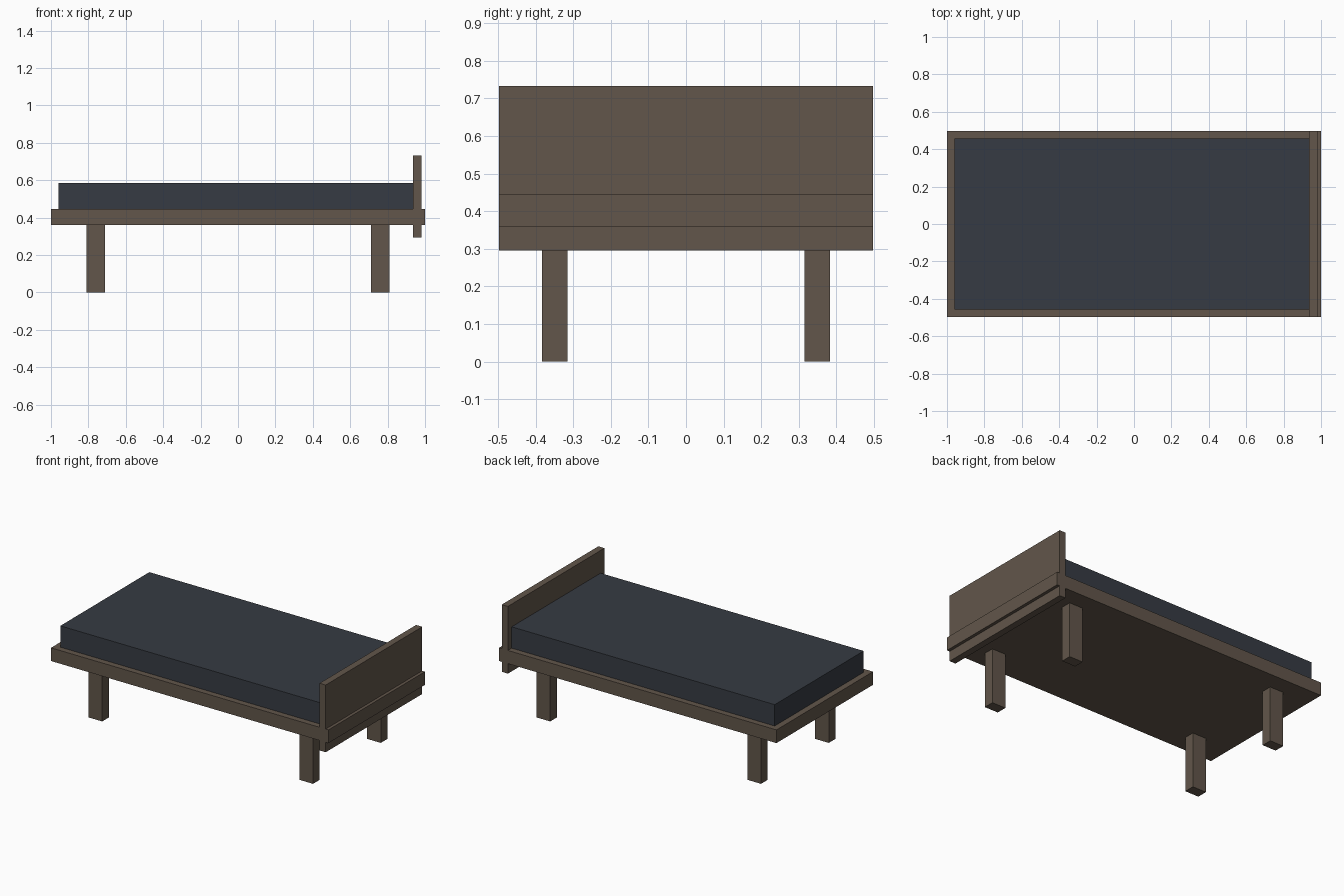
import bpy

if "Cube" in bpy.data.objects:
    bpy.data.objects.remove(bpy.data.objects["Cube"])


def material(name, rgb):
    m = bpy.data.materials.new(name)
    m.diffuse_color = (*rgb, 1)
    m.use_nodes = True
    m.node_tree.nodes["Principled BSDF"].inputs["Base Color"].default_value = m.diffuse_color
    return m


WOOD = material("brown wood", (0.122, 0.093, 0.069))
FABRIC = material("dark slate fabric", (0.037, 0.044, 0.056))


def box(name, x, y, z, mat):
    """Box from (min, max) ranges on each axis."""
    bpy.ops.mesh.primitive_cube_add(size=1, location=[sum(r) / 2 for r in (x, y, z)])
    ob = bpy.context.object
    ob.name = ob.data.name = name
    ob.scale = [r[1] - r[0] for r in (x, y, z)]
    bpy.ops.object.transform_apply(location=False, rotation=False, scale=True)
    ob.data.materials.append(mat)
    return ob


# Bed base, mattress and headboard
box("bed_frame", (-1, 1), (-0.497, 0.497), (0.36, 0.446), WOOD)
box("mattress", (-0.96, 0.94), (-0.458, 0.458), (0.446, 0.585), FABRIC)
box("headboard", (0.936, 0.98), (-0.497, 0.497), (0.295, 0.733), WOOD)

# Four legs
for end, sx in (("foot", -1), ("head", 1)):
    for side, sy in (("front", -1), ("back", 1)):
        x, y = sx * 0.76, sy * 0.349
        box(f"{side}_{end}_leg", (x - 0.049, x + 0.049), (y - 0.034, y + 0.034),
            (0, 0.36), WOOD)
